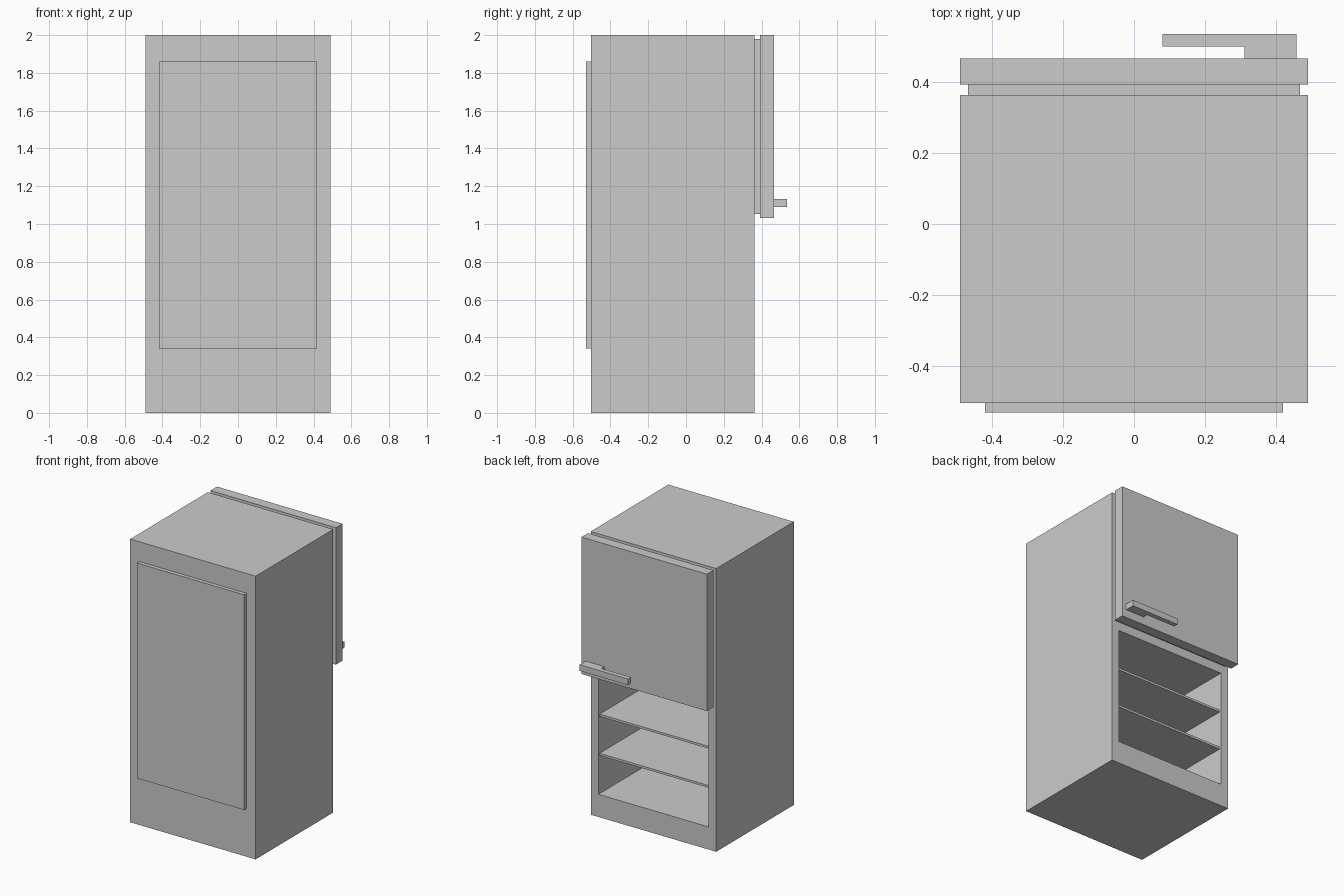
import bpy, bmesh

if "Cube" in bpy.data.objects:
    bpy.data.objects.remove(bpy.data.objects["Cube"])


def box(name, x, y, z):
    """Axis-aligned box from (min, max) ranges."""
    bm = bmesh.new()
    bmesh.ops.create_cube(bm, size=1)
    for v in bm.verts:
        v.co = [r[0] if c < 0 else r[1] for c, r in zip(v.co, (x, y, z))]
    return add(name, bm)


def add(name, bm):
    bmesh.ops.recalc_face_normals(bm, faces=bm.faces)
    mesh = bpy.data.meshes.new(name)
    bm.to_mesh(mesh)
    bm.free()
    ob = bpy.data.objects.new(name, mesh)
    bpy.context.collection.objects.link(ob)
    return ob


# Cabinet with the open lower compartment cut into its door side
cabinet = box("cabinet", (-0.49, 0.49), (-0.503, 0.363), (0, 2))
niche = box("niche_cutter", (-0.43, 0.43), (-0.44, 0.5), (0.16, 0.99))
mod = cabinet.modifiers.new("niche", 'BOOLEAN')
mod.operation = 'DIFFERENCE'
mod.solver = 'EXACT'
mod.object = niche
bpy.context.view_layer.objects.active = cabinet
bpy.ops.object.modifier_apply(modifier=mod.name)
bpy.data.objects.remove(niche)

# Shelves dividing the compartment in three
for i in (1, 2):
    z = 0.16 + i * 0.83 / 3
    box(f"shelf_{i}", (-0.43, 0.43), (-0.44, 0.35), (z - 0.008, z + 0.008))

# Panel on the closed side
box("rear_panel", (-0.419, 0.419), (-0.53, -0.503), (0.34, 1.86))

# Upper door with its recessed seal
box("door_seal", (-0.467, 0.467), (0.363, 0.393), (1.053, 1.98))
box("upper_door", (-0.49, 0.49), (0.393, 0.466), (1.033, 2))

# L-shaped handle, extruded from its plan outline
outline = [(0.08, 0.5), (0.311, 0.5), (0.311, 0.466),
           (0.457, 0.466), (0.457, 0.534), (0.08, 0.534)]
bm = bmesh.new()
face = bm.faces.new([bm.verts.new((x, y, 1.09)) for x, y in outline])
ext = bmesh.ops.extrude_face_region(bm, geom=[face])
for v in ext["geom"]:
    if isinstance(v, bmesh.types.BMVert):
        v.co.z = 1.133
add("door_handle", bm)
